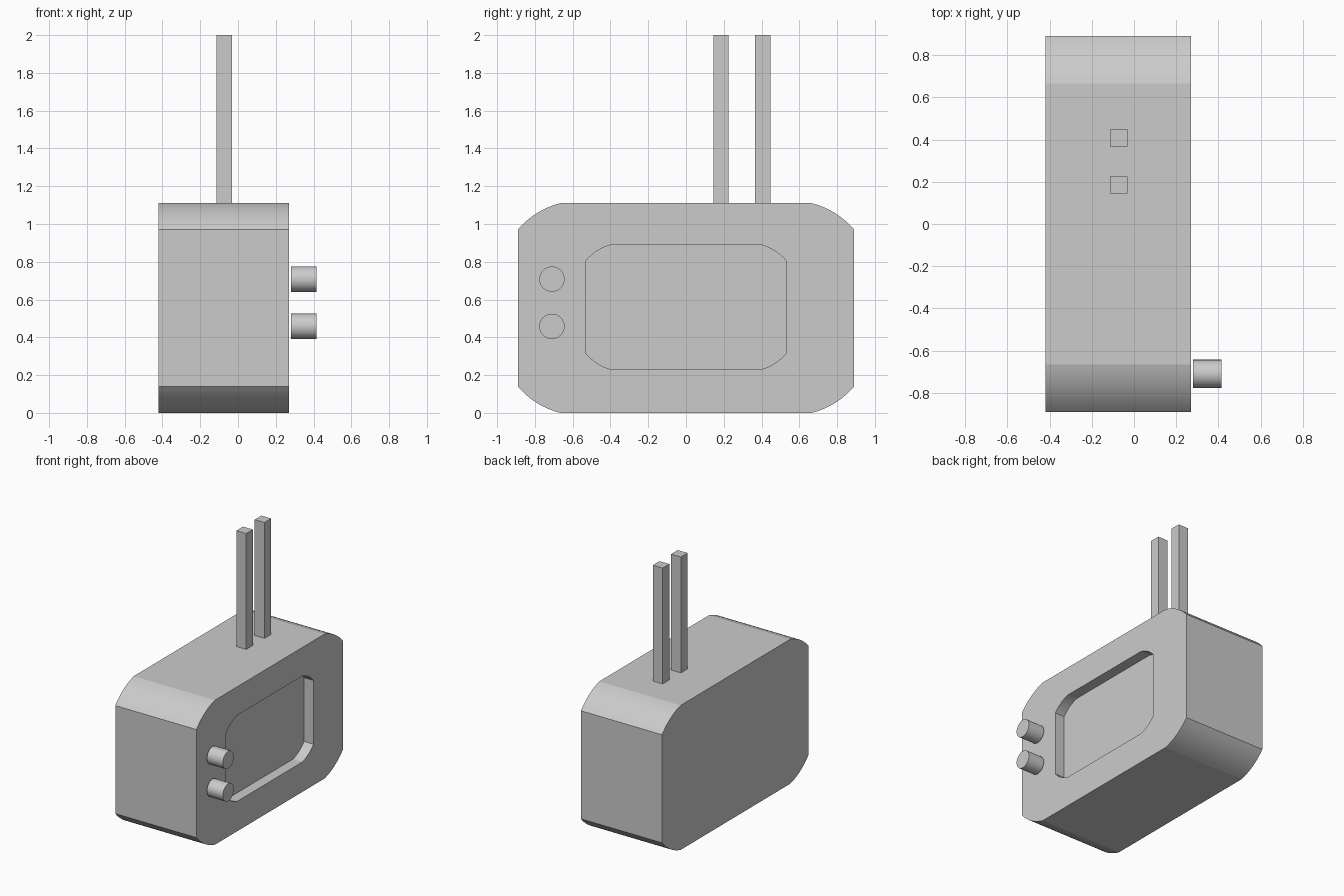
import bpy, bmesh, math
from mathutils import Matrix

if "Cube" in bpy.data.objects:
    bpy.data.objects.remove(bpy.data.objects["Cube"])

SEG = 10  # segments per rounded corner


def outline(hy, hz, cy, cz, zc):
    """Rectangle in the YZ plane with shallow arc corners (slope 14 to 50 degrees)."""
    mid = math.atan2(cz, cy)
    half = math.radians(18)
    r = math.hypot(cy, cz) / (2 * math.sin(half))
    corner = []
    for i in range(SEG + 1):
        a = mid - half + 2 * half * i / SEG      # tangent slope, top to side
        y = hy - cy + r * (math.sin(a) - math.sin(mid - half))
        z = hz - r * (math.cos(mid - half) - math.cos(a))
        corner.append((y, z))
    back = corner[::-1]
    pts = corner + [(y, -z) for y, z in back]
    pts += [(-y, -z) for y, z in corner] + [(-y, z) for y, z in back]
    return [(y, z + zc) for y, z in pts]


def finish(bm, name, smooth=False):
    bmesh.ops.recalc_face_normals(bm, faces=bm.faces)
    me = bpy.data.meshes.new(name)
    bm.to_mesh(me)
    bm.free()
    ob = bpy.data.objects.new(name, me)
    bpy.context.collection.objects.link(ob)
    if smooth:
        bpy.ops.object.select_all(action='DESELECT')
        ob.select_set(True)
        bpy.context.view_layer.objects.active = ob
        bpy.ops.object.shade_smooth_by_angle(angle=math.radians(15))
    return ob


# Cabinet: back outline, front outline, screen rim, recessed screen
outer = outline(0.89, 0.555, 0.225, 0.14, 0.555)
inner = outline(0.53, 0.33, 0.135, 0.085, 0.56)
bm = bmesh.new()
rings = [[bm.verts.new((x, y, z)) for y, z in pts]
         for x, pts in ((-0.42, outer), (0.27, outer), (0.27, inner), (0.19, inner))]
for a, b in zip(rings, rings[1:]):
    for i in range(len(a)):
        j = (i + 1) % len(a)
        bm.faces.new((a[i], a[j], b[j], b[i]))
bm.faces.new(rings[0])
bm.faces.new(rings[-1])
finish(bm, "cabinet", True)

# Control knobs
for name, z in (("upper_knob", 0.708), ("lower_knob", 0.458)):
    bm = bmesh.new()
    bmesh.ops.create_cone(bm, cap_ends=True, segments=32, radius1=0.067, radius2=0.067,
                          depth=0.135, matrix=Matrix.Translation((0.3475, -0.71, z))
                          @ Matrix.Rotation(math.pi / 2, 4, 'Y'))
    finish(bm, name, True)

# Antennas
for name, y in (("antenna_a", 0.185), ("antenna_b", 0.407)):
    bm = bmesh.new()
    bmesh.ops.create_cube(bm, size=1, matrix=Matrix.Translation((-0.073, y, 1.555))
                          @ Matrix.Diagonal((0.083, 0.081, 0.89, 1)))
    finish(bm, name)
